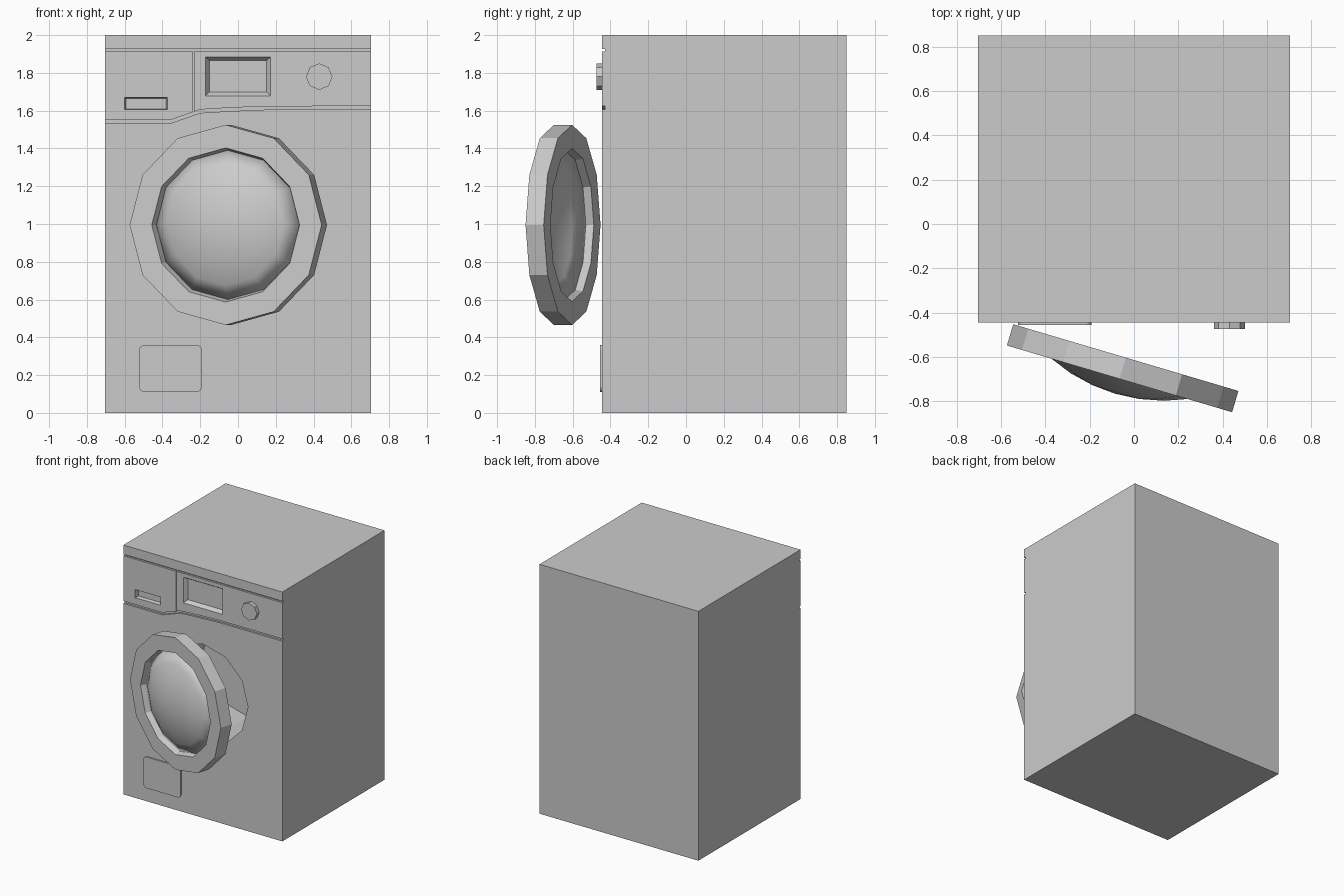
import bpy, bmesh, math
from mathutils import Matrix

if "Cube" in bpy.data.objects:
    bpy.data.objects.remove(bpy.data.objects["Cube"])

FRONT = -0.445   # y of the cabinet front


def finish(name, bm):
    bmesh.ops.recalc_face_normals(bm, faces=bm.faces)
    mesh = bpy.data.meshes.new(name)
    bm.to_mesh(mesh)
    bm.free()
    ob = bpy.data.objects.new(name, mesh)
    bpy.context.collection.objects.link(ob)
    return ob


def prism(name, pts, y0, y1, back=None):
    """Solid between an xz outline at y0 and one (optionally different) at y1."""
    bm = bmesh.new()
    a = [bm.verts.new((x, y0, z)) for x, z in pts]
    b = [bm.verts.new((x, y1, z)) for x, z in (back or pts)]
    bm.faces.new(a)
    bm.faces.new(b[::-1])
    n = len(a)
    for i in range(n):
        bm.faces.new((a[i], b[i], b[(i + 1) % n], a[(i + 1) % n]))
    return finish(name, bm)


def rect(x0, x1, z0, z1):
    return [(x0, z0), (x1, z0), (x1, z1), (x0, z1)]


def polygon(cx, cz, r, n):
    return [(cx + r * math.cos(2 * math.pi * i / n),
             cz + r * math.sin(2 * math.pi * i / n)) for i in range(n)]


def rounded(x0, x1, z0, z1, r, steps=4):
    pts = []
    corners = [(x1 - r, z1 - r), (x0 + r, z1 - r), (x0 + r, z0 + r), (x1 - r, z0 + r)]
    for k, (cx, cz) in enumerate(corners):
        for i in range(steps + 1):
            t = math.pi / 2 * (k + i / steps)
            pts.append((cx + r * math.cos(t), cz + r * math.sin(t)))
    return pts


def lathe(name, profile, closed, n=12):
    bm = bmesh.new()
    vs = [bm.verts.new((r, 0, h)) for r, h in profile]
    es = [bm.edges.new(p) for p in zip(vs, vs[1:])]
    if closed:
        es.append(bm.edges.new((vs[-1], vs[0])))
    bmesh.ops.spin(bm, geom=vs + es, cent=(0, 0, 0), axis=(0, 0, 1),
                   angle=2 * math.pi, steps=n, use_merge=False)
    bmesh.ops.remove_doubles(bm, verts=bm.verts, dist=1e-4)
    return finish(name, bm)


def apply_modifiers(ob):
    bpy.context.view_layer.update()
    dg = bpy.context.evaluated_depsgraph_get()
    mesh = bpy.data.meshes.new_from_object(ob.evaluated_get(dg))
    ob.modifiers.clear()
    ob.data = mesh


def cut(ob, cutter):
    m = ob.modifiers.new("cut", 'BOOLEAN')
    m.operation, m.solver, m.object = 'DIFFERENCE', 'EXACT', cutter
    apply_modifiers(ob)
    bpy.data.objects.remove(cutter)


# Cabinet
cabinet = prism("cabinet", rect(-0.705, 0.705, 0, 2), FRONT, 0.85)

# Drum opening
cut(cabinet, prism("drum_cut", polygon(0, 0.995, 0.40, 12), -0.6, FRONT + 0.57))

# Panel seams: straight top seam, curved lower seam, thin drawer seam
cut(cabinet, prism("top_seam", rect(-0.8, 0.8, 1.914, 1.926), -0.6, FRONT + 0.015))
path = [(-0.8, 1.541), (-0.36, 1.541), (-0.28, 1.569), (-0.2, 1.597),
        (-0.05, 1.606), (0.14, 1.614), (0.8, 1.615)]
seam = [(x, z - 0.009) for x, z in path] + [(x, z + 0.009) for x, z in reversed(path)]
cut(cabinet, prism("lower_seam", seam, -0.6, FRONT + 0.015))
cut(cabinet, prism("drawer_seam", rect(-0.238, -0.233, 1.585, 1.92), -0.6, FRONT + 0.012))

# Drawer grip and display recesses
cut(cabinet, prism("grip_cut", rect(-0.602, -0.373, 1.604, 1.671), FRONT - 0.005,
                   FRONT + 0.03, rect(-0.593, -0.38, 1.61, 1.664)))
cut(cabinet, prism("display_cut", rect(-0.175, 0.175, 1.677, 1.886), FRONT - 0.003,
                   FRONT + 0.03, rect(-0.152, 0.152, 1.698, 1.866)))

# Dial and filter flap
prism("dial", polygon(0.43, 1.78, 0.07, 8), FRONT - 0.03, FRONT + 0.005)
prism("filter_flap", rounded(-0.523, -0.191, 0.11, 0.36, 0.03), FRONT - 0.01, FRONT + 0.005)

# Open door: low-poly ring and domed window
ring = lathe("door_ring", [(0.405, 0), (0.53, 0), (0.53, 0.1), (0.408, 0.1), (0.395, 0.06)], True)
window = lathe("door_window", [(0.402, 0.05), (0.32, 0.1), (0.22, 0.138),
                               (0.11, 0.162), (0, 0.17)], False)
thick = window.modifiers.new("thickness", 'SOLIDIFY')
thick.thickness = 0.01
apply_modifiers(window)
for poly in window.data.polygons:
    poly.use_smooth = True
pose = (Matrix.Translation((-0.037, -0.603, 0.995))
        @ Matrix.Rotation(math.radians(-16.5), 4, 'Z')
        @ Matrix.Rotation(math.radians(90), 4, 'X'))
for ob in (ring, window):
    ob.matrix_world = pose
